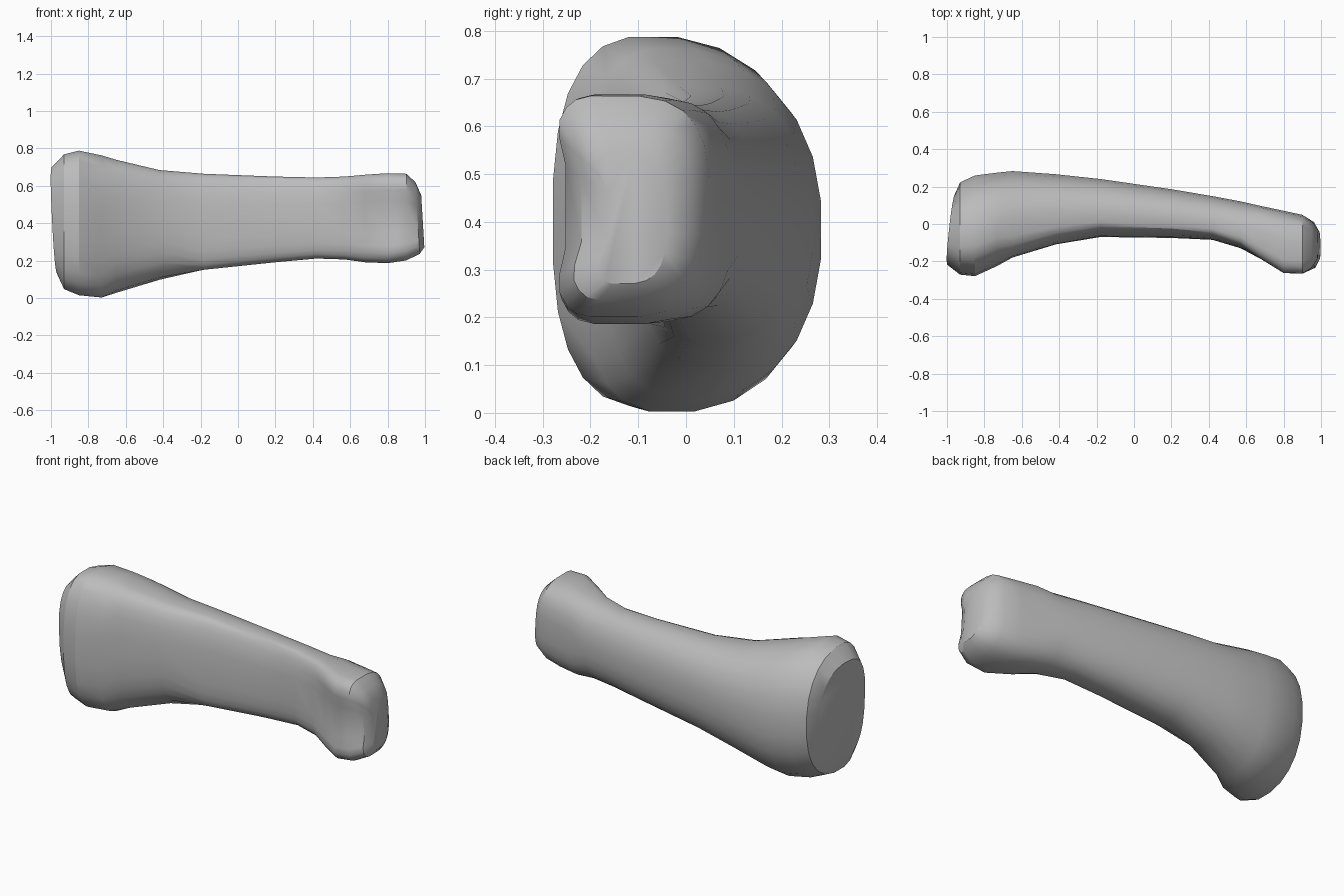
import bpy, bmesh, math

cube = bpy.data.objects.get("Cube")
if cube:
    bpy.data.objects.remove(cube, do_unlink=True)


def make_material(name, value):
    mat = bpy.data.materials.new(name)
    mat.use_nodes = True
    color = (value, value, value, 1)
    mat.diffuse_color = color
    mat.node_tree.nodes["Principled BSDF"].inputs["Base Color"].default_value = color
    return mat


def power(value, exponent):
    return math.copysign(abs(value) ** exponent, value)


SIDES = 24

# Stations along the shaft: x, front y, back y, bottom z, top z
stations = [
    (-.975, -.22, .16, .13, .70),
    (-.93, -.272, .225, .045, .77),
    (-.85, -.28, .262, .012, .79),
    (-.73, -.225, .277, 0, .765),
    (-.65, -.18, .285, .025, .74),
    (-.42, -.11, .268, .095, .685),
    (-.18, -.07, .242, .15, .665),
    (.2, -.075, .187, .19, .65),
    (.42, -.085, .15, .21, .645),
    (.57, -.13, .122, .205, .65),
    (.68, -.2, .097, .19, .66),
    (.8, -.275, .072, .185, .668),
    (.9, -.278, .05, .2, .665),
    (.96, -.245, .01, .235, .62),
    (.988, -.19, -.04, .27, .55),
]


def section(station):
    """D-shaped outline: flat towards the front, rounded at the back."""
    x, front, back, bottom, top = station
    mid_y = front + (back - front) * .38
    mid_z, half_z = (bottom + top) / 2, (top - bottom) / 2
    shaft = max(0, 1 - abs(x) / .7)
    near_head = x > .6
    front_power = .75 if x < -.7 else .5
    back_power = .65 if near_head else .88
    points = []
    for i in range(SIDES):
        angle = math.tau * (i + .5) / SIDES
        c, s = math.cos(angle), math.sin(angle)
        p = front_power if c < 0 else back_power
        reach = mid_y - front if c < 0 else back - mid_y
        y = mid_y + reach * power(c, p)
        z = mid_z + half_z * power(s, p)
        px = x
        if c < 0:
            y += .05 * shaft * max(0, s) * -c           # front leans back
            if near_head:
                y += .035 * max(0, 1 - 2 * abs(s)) * -c  # groove between condyles
            if s < 0 and -.7 < x < -.3:
                z += .1 * -c                             # notch past the tubercle
        if x < -.95:
            px += .1 * (y + .03) - .05 * (z - mid_z)     # tilted joint face
        if x > .95:
            px -= .06 * (z - mid_z)                      # head leans out below
        points.append((px, y, z))
    return points


# Loft the bone through its sections
bm = bmesh.new()
rings = [[bm.verts.new(p) for p in section(st)] for st in stations]
for a, b in zip(rings, rings[1:]):
    for i in range(SIDES):
        j = (i + 1) % SIDES
        bm.faces.new((a[i], a[j], b[j], b[i]))
bm.faces.new(rings[0])
bm.faces.new(rings[-1])
bmesh.ops.recalc_face_normals(bm, faces=bm.faces)

mesh = bpy.data.meshes.new("finger_bone")
bm.to_mesh(mesh)
bm.free()
mesh.materials.append(make_material("bone_grey", .5))
bone = bpy.data.objects.new("finger_bone", mesh)
bpy.context.collection.objects.link(bone)

# Smooth flanks with a crisp joint rim
bpy.ops.object.select_all(action='DESELECT')
bone.select_set(True)
bpy.context.view_layer.objects.active = bone
bpy.ops.object.shade_smooth_by_angle(angle=math.radians(30))
